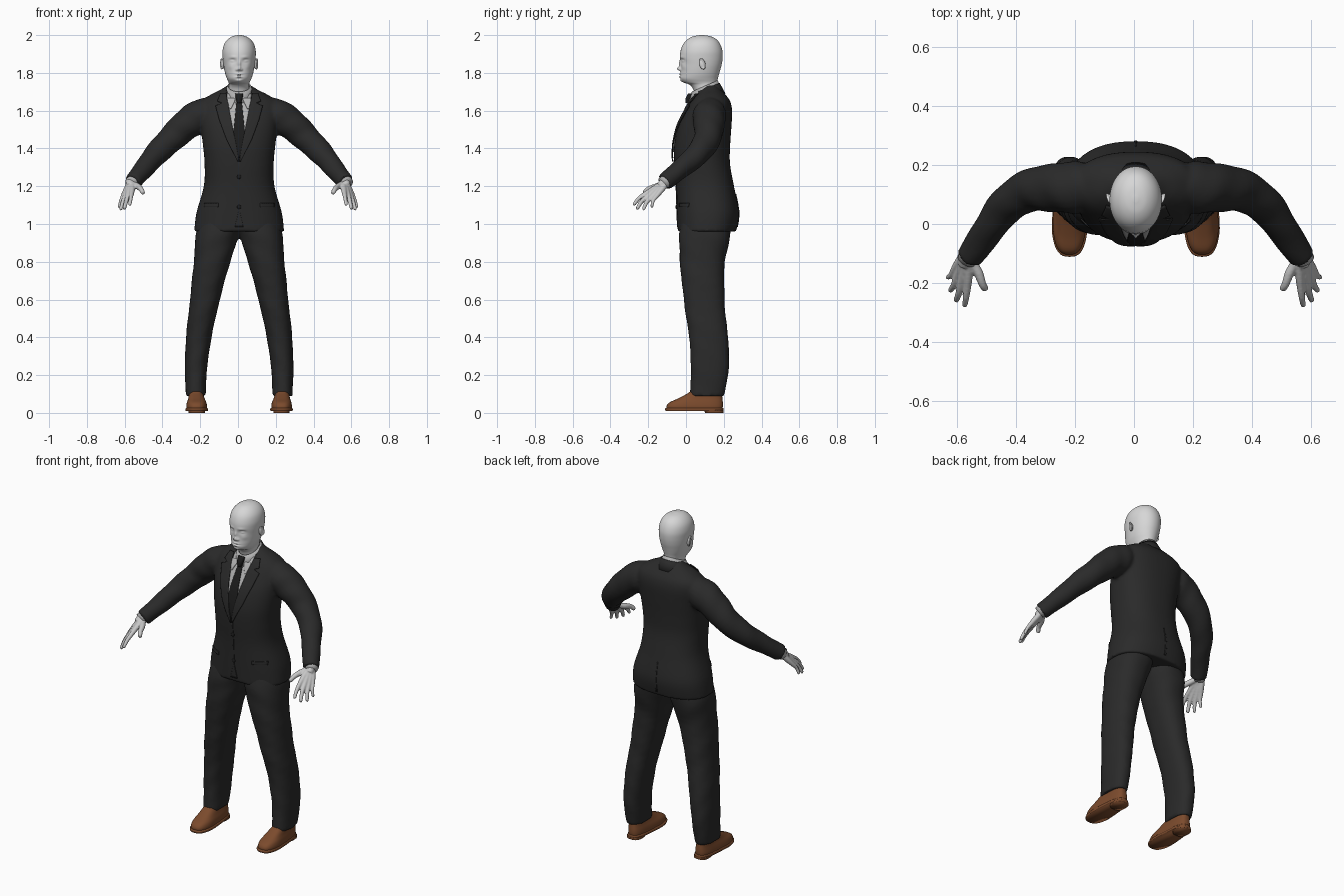
import bpy, bmesh, math
from math import sin, cos, pi, exp
from mathutils import Vector, Matrix
from mathutils.bvhtree import BVHTree

if "Cube" in bpy.data.objects:
    bpy.data.objects.remove(bpy.data.objects["Cube"])

CX = .006  # body midline; the hands reach evenly about x = 0


def material(name, r, g, b):
    m = bpy.data.materials.new(name)
    m.use_nodes = True
    m.diffuse_color = (r, g, b, 1)
    node = next(n for n in m.node_tree.nodes if n.type == 'BSDF_PRINCIPLED')
    node.inputs["Base Color"].default_value = (r, g, b, 1)
    node.inputs["Roughness"].default_value = 0.7
    return m


SUIT = material("charcoal cloth", .023, .023, .023)
TIE = material("black silk", .012, .012, .012)
SKIN = material("pale skin", .68, .68, .68)
HAND = material("shaded skin", .57, .57, .57)
SHIRT = material("grey shirt", .45, .45, .45)
LEATHER = material("brown leather", .2, .07, .026)


def spline(rows, n):
    """Smooth curve through rows of equal length."""
    out = []
    for i in range(len(rows) - 1):
        four = [rows[min(max(i + k, 0), len(rows) - 1)] for k in (-1, 0, 1, 2)]
        for k in range(n):
            t = k / n
            out.append([.5 * (2*b + (c-a)*t + (2*a-5*b+4*c-d)*t*t + (3*b-a-3*c+d)*t**3)
                        for a, b, c, d in zip(*four)])
    return out + [list(rows[-1])]


def skin_rings(bm, rings):
    vs = [[bm.verts.new(p) for p in ring] for ring in rings]
    n = len(vs[0])
    for a, b in zip(vs, vs[1:]):
        for i in range(n):
            bm.faces.new((a[i], a[(i + 1) % n], b[(i + 1) % n], b[i]))
    bm.faces.new(vs[0][::-1])
    bm.faces.new(vs[-1])


def stack(bm, rows, n=5, seg=48, power=2.2, side=1, fold=0):
    """Rounded sections (z, x0, x1, y0, y1) stacked upward."""
    rings = []
    for z, x0, x1, y0, y1 in spline(rows, n):
        ring = []
        for i in range(seg):
            a = 2 * pi * i / seg
            c, s = cos(a), sin(a)
            w = 1 + fold * sin(38 * z + 2 * a) * sin(11 * z + a)
            c = math.copysign(abs(c) ** (2 / power), c) * w
            s = math.copysign(abs(s) ** (2 / power), s) * w
            ring.append((CX + side * ((x0+x1)/2 + c*(x1-x0)/2), (y0+y1)/2 + s*(y1-y0)/2, z))
        rings.append(ring)
    skin_rings(bm, rings)


def tube(bm, rows, side=1, n=5, seg=20, fold=0, cx=0):
    """Round tube along (x, y, z, radius)."""
    pts = spline(rows, n)
    rings = []
    for i, (x, y, z, r) in enumerate(pts):
        t = Vector(pts[min(i+1, len(pts)-1)][:3]) - Vector(pts[max(i-1, 0)][:3])
        u = t.cross(Vector((0, 1, .3))).normalized()
        v = t.cross(u).normalized()
        ring = []
        for k in range(seg):
            a = 2 * pi * k / seg
            p = Vector((x, y, z)) + (u*cos(a) + v*sin(a)) * r * (1 + fold*sin(i*1.1 + 2*a))
            ring.append((cx + side * p.x, p.y, p.z))
        rings.append(ring)
    skin_rings(bm, rings)


def ball(bm, loc, size, rot=0):
    bmesh.ops.create_uvsphere(bm, u_segments=24, v_segments=16, radius=1,
                              matrix=Matrix.Translation(loc) @ Matrix.Rotation(rot, 4, 'X')
                              @ Matrix.Diagonal((*size, 1)))


def finish(bm, name, mat, voxel=0, smooth=0, thick=0):
    bmesh.ops.recalc_face_normals(bm, faces=bm.faces)
    for f in bm.faces:
        f.smooth = True
    me = bpy.data.meshes.new(name)
    bm.to_mesh(me)
    bm.free()
    me.materials.append(mat)
    ob = bpy.data.objects.new(name, me)
    bpy.context.collection.objects.link(ob)
    if voxel:
        m = ob.modifiers.new("Blend", 'REMESH')
        m.mode, m.voxel_size, m.use_smooth_shade = 'VOXEL', voxel, True
        m = ob.modifiers.new("Soften", 'SMOOTH')
        m.factor, m.iterations = .5, smooth
    if thick:
        m = ob.modifiers.new("Thickness", 'SOLIDIFY')
        m.thickness, m.offset = thick, 0
    return ob


# Jacket: torso and sleeves blended together
bm = bmesh.new()
stack(bm, [(z, -w, w, a, b) for z, w, a, b in (
    (.96, .238, -.044, .266), (1.06, .226, -.047, .28), (1.2, .187, -.052, .254),
    (1.32, .183, -.062, .233), (1.42, .192, -.062, .234), (1.52, .204, -.04, .241),
    (1.6, .212, -.002, .244), (1.65, .198, .026, .234), (1.685, .15, .052, .209),
    (1.71, .1, .076, .186), (1.735, .062, .096, .165))], power=2.35)
for s in (1, -1):
    tube(bm, [(.12, .13, 1.605, .07), (.2, .124, 1.575, .088), (.28, .122, 1.525, .082),
              (.36, .113, 1.45, .072), (.44, .06, 1.37, .063), (.502, -.025, 1.295, .053),
              (.563, -.113, 1.222, .046)], s, fold=.025, cx=CX)
jacket = finish(bm, "jacket", SUIT, .009, 4)

# Trousers
bm = bmesh.new()
for s in (1, -1):
    stack(bm, [(.09, .178, .283, .02, .202), (.25, .168, .287, .026, .228),
               (.4, .146, .281, .016, .222), (.6, .102, .26, -.012, .204),
               (.8, .047, .24, -.032, .206), (.94, .003, .229, -.036, .235),
               (1.03, -.01, .2, -.02, .235)], side=s, power=2.3, fold=.022)
finish(bm, "trousers", SUIT, .009, 3)

# Shoes with sole and heel
for s, label in ((1, "left"), (-1, "right")):
    for part, rows in (
            ("shoe", [(.016, .17, .28, -.1, .192), (.035, .168, .282, -.103, .195),
                      (.055, .171, .279, -.088, .195), (.075, .178, .274, -.045, .193),
                      (.1, .186, .27, .003, .19), (.112, .192, .264, .02, .185)]),
            ("sole", [(.009, .164, .285, -.108, .198), (.02, .162, .286, -.111, .199),
                      (.025, .166, .283, -.107, .197)]),
            ("heel", [(0, .174, .274, .1, .198), (.014, .174, .276, .098, .198)])):
        bm = bmesh.new()
        stack(bm, rows, side=s, power=2.8, n=4)
        for v in bm.verts:
            mid = CX + s * .225
            v.co.x = mid + (v.co.x - mid) * (1 - .15 * min(1, max(0, (v.co.y + .02) / .12)))
        finish(bm, f"{label}_{part}", LEATHER)

# Head and neck, with the face shaped by soft bumps
bm = bmesh.new()
stack(bm, [(z, -w, w, a, b) for z, w, a, b in (
    (1.62, .06, .055, .165), (1.7, .055, .043, .16), (1.735, .053, .022, .163),
    (1.75, .056, -.012, .165), (1.768, .064, -.03, .168), (1.79, .072, -.03, .174),
    (1.815, .078, -.028, .181), (1.845, .083, -.028, .189), (1.88, .087, -.032, .194),
    (1.915, .088, -.029, .193), (1.95, .08, -.016, .182), (1.976, .062, .006, .163),
    (1.993, .037, .037, .132), (2, .008, .074, .094))], n=7, seg=140, power=2.05)
BUMPS = [  # x, z, width, height, outward amount
    (0, 1.822, .010, .010, .019), (0, 1.846, .008, .018, .010), (.013, 1.817, .006, .006, .007),
    (.035, 1.863, .017, .010, -.009), (.036, 1.862, .011, .005, .007),
    (.036, 1.87, .014, .002, -.003), (.032, 1.884, .018, .006, .003),
    (.046, 1.832, .014, .014, .003),
    (0, 1.793, .017, .004, .006), (0, 1.786, .021, .002, -.004), (0, 1.779, .015, .004, .006),
    (0, 1.769, .018, .004, -.003), (0, 1.756, .018, .009, .006)]
for v in bm.verts:
    if v.co.y < .06:
        v.co.y -= sum(h * exp(-((abs(v.co.x - CX)-x)/w)**2 - ((v.co.z-z)/t)**2)
                      for x, z, w, t, h in BUMPS)
finish(bm, "head", SKIN)

for s, label in ((1, "left"), (-1, "right")):
    # Ear: inner shell and raised rim
    bm = bmesh.new()
    ball(bm, (CX + s * .087, .085, 1.847), (.009, .015, .028), .2)
    tube(bm, [(.092 + .005 * sin(a), .086 + .013 * sin(a) - .006 * cos(a),
               1.848 + .026 * cos(a), .0045) for a in [k * pi / 6 - .6 for k in range(9)]],
         s, n=2, seg=10, cx=CX)
    finish(bm, f"{label}_ear", SKIN, .003, 3)

    # Hand: fingers run from the wrist and blend into a palm
    bm = bmesh.new()
    tube(bm, [(.55, -.085, 1.245, .027), (.567, -.112, 1.222, .026), (.574, -.14, 1.2, .021)], s)
    for wrist, knuckle, tip, r in (
            ((.556, -.122, 1.215), (.562, -.202, 1.168), (.573, -.28, 1.1), .012),
            ((.563, -.117, 1.215), (.581, -.19, 1.158), (.602, -.262, 1.079), .0125),
            ((.57, -.112, 1.213), (.596, -.173, 1.152), (.622, -.228, 1.075), .012),
            ((.576, -.106, 1.211), (.607, -.152, 1.152), (.631, -.183, 1.088), .011),
            ((.55, -.12, 1.212), (.525, -.168, 1.196), (.501, -.224, 1.163), .0145)):
        a, b, c = map(Vector, (wrist, knuckle, tip))
        tube(bm, [(*a, .016), (*a.lerp(b, .5), .0155), (*b, r + .0015),
                  (*(b.lerp(c, .5) + Vector((0, -.006, .004))), r - .001),
                  (*b.lerp(c, .93), r - .003), (*c, .004)], s, n=4, seg=14)
    finish(bm, f"{label}_hand", HAND, .0045, 3)

    # Shirt cuff
    bm = bmesh.new()
    tube(bm, [(.55, -.083, 1.245, .034), (.572, -.122, 1.215, .034)], s, n=2, cx=CX)
    finish(bm, f"{label}_cuff", SHIRT)

# Cloth pieces laid on the jacket surface
bpy.context.view_layer.update()
tree = BVHTree.FromObject(jacket, bpy.context.evaluated_depsgraph_get())


def surface(x, z, d=1):
    hit = tree.ray_cast(Vector((x, -d, z)), Vector((0, d, 0)))[0]
    return hit or tree.find_nearest(Vector((x, .05, z)))[0]


def panel(name, rows, mat, lift, d=1, cols=8, n=6):
    """Strip with edges (z, x_a, x_b); d = -1 lays it on the back."""
    bm = bmesh.new()
    grid = []
    steps = [[p + (q - p) * k / n for p, q in zip(r0, r1)]
             for r0, r1 in zip(rows, rows[1:]) for k in range(n)] + [rows[-1]]
    for z, xa, xb in steps:
        line = []
        for k in range(cols + 1):
            x = CX + xa + (xb - xa) * k / cols
            line.append(bm.verts.new((x, surface(x, z, d).y - d * lift, z)))
        grid.append(line)
    for a, b in zip(grid, grid[1:]):
        for k in range(cols):
            bm.faces.new((a[k], a[k+1], b[k+1], b[k]))
    finish(bm, name, mat, thick=.005)


def band(name, mat, rx, ry, top, spread, height, reach):
    """Collar band around the neck, highest at the nape."""
    bm = bmesh.new()
    pairs = []
    for i in range(41):
        a = reach * (i / 20 - 1)
        z = top + .03 * cos(a)
        pairs.append([bm.verts.new((CX + (rx+e)*sin(a), .1 + (ry+e)*cos(a), z - h))
                      for e, h in ((0, 0), (spread * .4, height * .4), (spread, height))])
    for a, b in zip(pairs, pairs[1:]):
        for k in (0, 1):
            bm.faces.new((a[k], a[k+1], b[k+1], b[k]))
    finish(bm, name, mat, thick=.006)


band("shirt_collar", SHIRT, .058, .066, 1.73, .02, .06, pi)
band("jacket_collar", SUIT, .07, .076, 1.715, .03, .055, 2.0)
panel("shirt_front", [(1.69, -.065, .065), (1.62, -.06, .06), (1.38, -.01, .01)], SHIRT, .003)
panel("tie_blade", [(1.66, -.013, .013), (1.46, -.033, .033), (1.35, -.012, .012)], TIE, .007)
panel("front_edge", [(1.34, -.003, .003), (1.07, -.003, .003), (.985, -.022, .022)], SUIT, .001)
panel("back_vent", [(1.16, -.002, .002), (.985, -.006, .006)], SUIT, .001, d=-1)

# Tie knot
bm = bmesh.new()
stack(bm, [(1.64, -.011, .011, -.002, .03), (1.665, -.018, .018, -.002, .035),
           (1.692, -.021, .021, .012, .045)], seg=20, power=2.6)
finish(bm, "tie_knot", TIE)

for s, label in ((1, "left"), (-1, "right")):
    panel(f"{label}_collar_leaf", [(1.665, s*.018, s*.062), (1.64, s*.028, s*.06),
                                   (1.61, s*.043, s*.05)], SHIRT, .01)
    panel(f"{label}_lapel", [(1.69, s*.068, s*.1), (1.65, s*.062, s*.115), (1.64, s*.058, s*.09),
                             (1.625, s*.056, s*.125), (1.55, s*.042, s*.105),
                             (1.45, s*.022, s*.068), (1.33, 0, s*.008)], SUIT, .01)
    panel(f"{label}_pocket_flap", [(1.11, s*.11, s*.185), (1.09, s*.11, s*.185)], SUIT, .002)

# Jacket buttons
for i, z in enumerate((1.25, 1.09)):
    bm = bmesh.new()
    ball(bm, surface(CX, z) - Vector((0, .003, 0)), (.011, .005, .011))
    finish(bm, f"button_{i + 1}", TIE)
